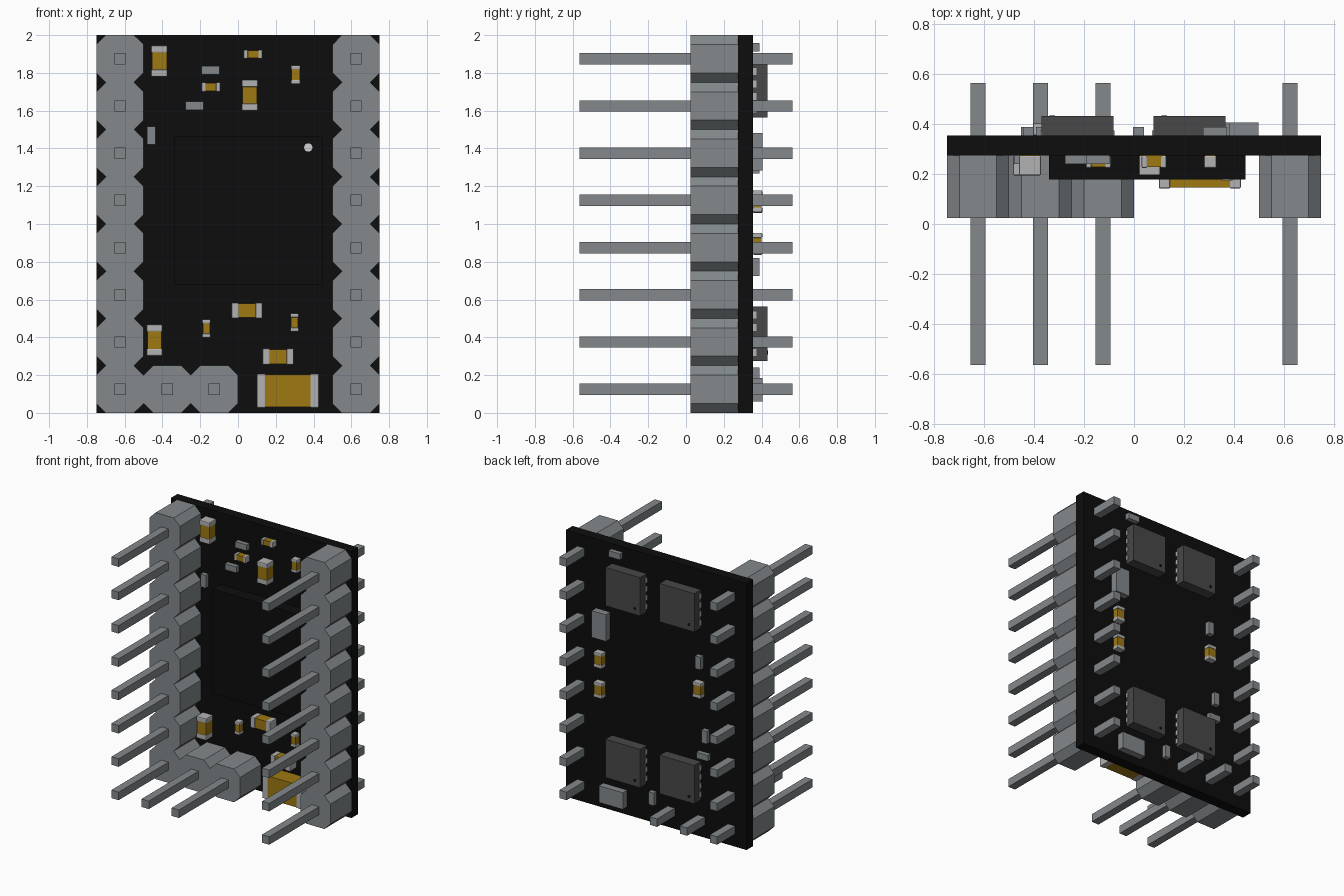
import bpy, bmesh, math
from mathutils import Matrix

cube = bpy.data.objects.get("Cube")
if cube:
    bpy.data.objects.remove(cube)


def material(name, rgb):
    m = bpy.data.materials.new(name)
    m.use_nodes = True
    m.diffuse_color = (*rgb, 1)
    m.node_tree.nodes["Principled BSDF"].inputs["Base Color"].default_value = (*rgb, 1)
    return m


BLACK = material("board black", (0.004, 0.004, 0.004))
GREY = material("header grey", (0.23, 0.25, 0.26))
SILVER = material("terminal silver", (0.45, 0.45, 0.45))
GOLD = material("capacitor gold", (0.34, 0.19, 0.006))
DARK = material("package dark grey", (0.065, 0.065, 0.067))
WHITE = material("marker white", (0.65, 0.65, 0.65))

FRONT, BACK = 0.274, 0.354   # board faces
PIN_END = 0.565
PITCH = 0.25


def finish(name, bm, mats):
    bmesh.ops.recalc_face_normals(bm, faces=bm.faces[:])
    mesh = bpy.data.meshes.new(name)
    bm.to_mesh(mesh)
    bm.free()
    for m in mats:
        mesh.materials.append(m)
    ob = bpy.data.objects.new(name, mesh)
    bpy.context.collection.objects.link(ob)
    return ob


def add_box(bm, x0, x1, y0, y1, z0, z1, mat=0, bevel=0):
    """Append an axis aligned box to a bmesh."""
    part = bmesh.new()
    bmesh.ops.create_cube(part, size=1, matrix=Matrix.LocRotScale(
        ((x0 + x1) / 2, (y0 + y1) / 2, (z0 + z1) / 2), None,
        (x1 - x0, y1 - y0, z1 - z0)))
    if bevel:
        bmesh.ops.bevel(part, geom=part.edges[:], offset=bevel, segments=2,
                        profile=0.5, affect='EDGES')
    for f in part.faces:
        f.material_index = mat
    temp = bpy.data.meshes.new("temp")
    part.to_mesh(temp)
    part.free()
    bm.from_mesh(temp)
    bpy.data.meshes.remove(temp)


def box(name, mat, *extent):
    bm = bmesh.new()
    add_box(bm, *extent)
    return finish(name, bm, [mat])


def depth(side, a, b):
    """Range of y for heights a to b above the front (-1) or back (1) face."""
    return (BACK + a, BACK + b) if side > 0 else (FRONT - b, FRONT - a)


def disc(name, mat, x, y, z, r):
    bm = bmesh.new()
    bmesh.ops.create_cone(bm, cap_ends=True, segments=20, radius1=r, radius2=r, depth=0.006,
                          matrix=Matrix.Translation((x, y, z)) @ Matrix.Rotation(math.pi / 2, 4, 'X'))
    return finish(name, bm, [mat])


def capacitor(name, x0, x1, z0, z1, h, side=-1):
    """Gold body between two slightly larger rounded terminals."""
    bm = bmesh.new()
    upright = z1 - z0 > x1 - x0
    end = 0.045 if h > 0.1 else 0.23 * max(x1 - x0, z1 - z0)
    g = 0.004
    body, bottom, top = ([x0 + g, x1 - g, z0 + g, z1 - g], [x0, x1, z0, z1], [x0, x1, z0, z1])
    if upright:
        bottom[3], top[2] = z0 + end, z1 - end
    else:
        bottom[1], top[0] = x0 + end, x1 - end
    for i, r in enumerate((body, bottom, top)):
        y = depth(side, 0, h - (g if i == 0 else 0))
        add_box(bm, r[0], r[1], *y, r[2], r[3], mat=min(i, 1), bevel=0.006 if i else 0)
    finish(name, bm, [GOLD, SILVER])


def resistor(name, x, z, length, width, h, upright, side):
    w, t = (width, length) if upright else (length, width)
    box(name, GREY, x - w / 2, x + w / 2, *depth(side, 0, h), z - t / 2, z + t / 2)


# Circuit board
box("circuit_board", BLACK, -0.75, 0.75, FRONT, BACK, 0, 2)

# Octagonal header blocks with square pins
places = [(s * 0.625, PITCH * (i + 0.5)) for s in (-1, 1) for i in range(8)]
places += [(-0.375, PITCH / 2), (-0.125, PITCH / 2)]
blocks, pins = bmesh.new(), bmesh.new()
a, c = PITCH / 2, PITCH / 2 - 0.05
octagon = [(a, -c), (a, c), (c, a), (-c, a), (-a, c), (-a, -c), (-c, -a), (c, -a)]
for x, z in places:
    rings = [[blocks.verts.new((x + u, y, z + v)) for u, v in octagon] for y in (FRONT - 0.25, FRONT)]
    for ring in rings:
        blocks.faces.new(ring)
    for i in range(8):
        j = (i + 1) % 8
        blocks.faces.new((rings[0][i], rings[0][j], rings[1][j], rings[1][i]))
    add_box(pins, x - 0.03, x + 0.03, -PIN_END, PIN_END, z - 0.03, z + 0.03)
finish("header_blocks", blocks, [GREY])
finish("header_pins", pins, [GREY])

# Main chip on the front with its marker
box("main_chip", BLACK, -0.34, 0.447, 0.178, FRONT, 0.68, 1.464)
disc("main_chip_marker", WHITE, 0.372, 0.177, 1.405, 0.022)

# Front capacitors: x range, z range, height
for i, spec in enumerate([
        (-0.46, -0.373, 1.78, 1.945, 0.08), (0.02, 0.105, 1.60, 1.763, 0.08),
        (-0.484, -0.4, 0.302, 0.467, 0.08), (-0.034, 0.13, 0.5, 0.583, 0.08),
        (0.13, 0.295, 0.255, 0.34, 0.08), (0.03, 0.13, 1.875, 1.922, 0.05),
        (-0.193, -0.093, 1.70, 1.75, 0.05), (0.28, 0.331, 1.74, 1.84, 0.05),
        (-0.19, -0.145, 0.398, 0.495, 0.05), (0.277, 0.322, 0.43, 0.527, 0.05),
        (0.1, 0.428, 0.027, 0.207, 0.132)]):
    capacitor(f"front_capacitor_{i + 1}", *spec)

# Back capacitors
for i, (x, z) in enumerate([(0.452, 1.12), (0.452, 0.895), (-0.369, 1.115)]):
    capacitor(f"back_capacitor_{i + 1}", x - 0.035, x + 0.035, z - 0.058, z + 0.058, 0.05, 1)

# Small resistors: x, z, upright, side
for i, (x, z, up, side) in enumerate([
        (-0.145, 1.813, False, -1), (-0.23, 1.625, False, -1), (-0.458, 1.468, True, -1),
        (0.325, 1.937, False, 1), (-0.37, 1.315, True, 1), (-0.422, 0.773, True, 1),
        (-0.405, 0.62, False, 1), (0.018, 0.192, True, 1)]):
    resistor(f"small_resistor_{i + 1}", x, z, 0.095, 0.045, 0.034, up, side)

# Large resistors on the back
resistor("large_resistor_upper", 0.44, 1.382, 0.2, 0.118, 0.052, True, 1)
resistor("large_resistor_lower", 0.34, 0.122, 0.2, 0.125, 0.052, False, 1)

# Four power packages on the back with side tabs and a marker
R = 0.144
for row, z in (("upper", 1.708), ("lower", 0.419)):
    for side, x in (("left", 0.222), ("right", -0.227)):
        name = f"power_package_{row}_{side}"
        box(name, DARK, x - R, x + R, *depth(1, 0, 0.078), z - R, z + R)
        tabs = bmesh.new()
        for s in (-1, 1):
            for k in range(4):
                tz = z + (k - 1.5) * 0.066
                add_box(tabs, x + s * R - 0.005, x + s * R + 0.005, *depth(1, 0, 0.02),
                        tz - 0.018, tz + 0.018)
        finish(name + "_tabs", tabs, [SILVER])
        disc(name + "_marker", BLACK, x - 0.1, BACK + 0.077, z - 0.1, 0.011)
